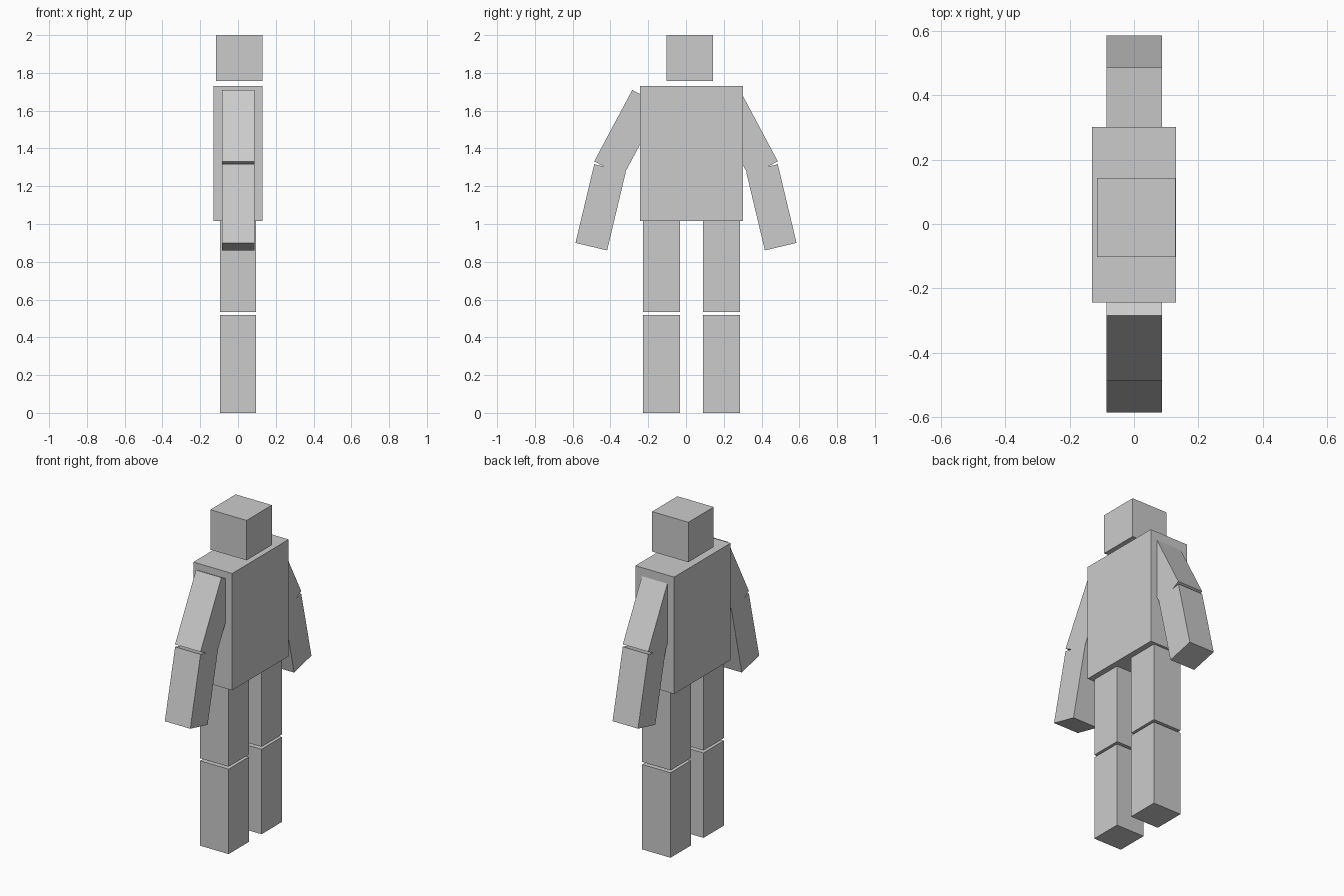
import bpy
from math import radians
from mathutils import Matrix, Vector

default = bpy.data.objects.get("Cube")
if default:
    bpy.data.objects.remove(default, do_unlink=True)

# Single flat colour
grey = bpy.data.materials.new("plain_grey")
grey.use_nodes = True
colour = (0.6, 0.6, 0.6, 1)
grey.diffuse_color = colour
grey.node_tree.nodes["Principled BSDF"].inputs["Base Color"].default_value = colour


def block(name, centre, size, tilt=0):
    """Flat-sided box, tilted about the x axis by the given degrees."""
    bpy.ops.mesh.primitive_cube_add(size=1)
    obj = bpy.context.object
    obj.name = obj.data.name = name
    turn = Matrix.Rotation(radians(tilt), 4, "X")
    obj.data.transform(turn @ Matrix.Diagonal((*size, 1)))
    obj.location = centre
    obj.data.materials.append(grey)
    return obj


# Head and torso
block("head", (0.007, 0.02, 1.878), (0.245, 0.245, 0.244))
block("torso", (0, 0.029, 1.373), (0.262, 0.545, 0.714))

# Legs: the upper pieces run a little way into the torso
for side, y in (("front", -0.13), ("back", 0.188)):
    block(side + "_lower_leg", (0, y, 0.2595), (0.192, 0.196, 0.519))
    block(side + "_upper_leg", (0, y, 0.794), (0.192, 0.196, 0.519))

# Arms: each segment hangs from its outer lower corner, leaning outwards
arm_width, arm_length = 0.172, 0.428
segments = (("upper_arm", 0.486, 1.332, 28.1), ("lower_arm", 0.585, 0.9, 13.4))
for side, sign in (("front", -1), ("back", 1)):
    for part, y, z, lean in segments:
        tilt = sign * lean
        offset = Vector((0, -sign * arm_width / 2, arm_length / 2))
        offset.rotate(Matrix.Rotation(radians(tilt), 3, "X"))
        block(side + "_" + part, Vector((0.001, sign * y, z)) + offset,
              (arm_width, arm_width, arm_length), tilt)
